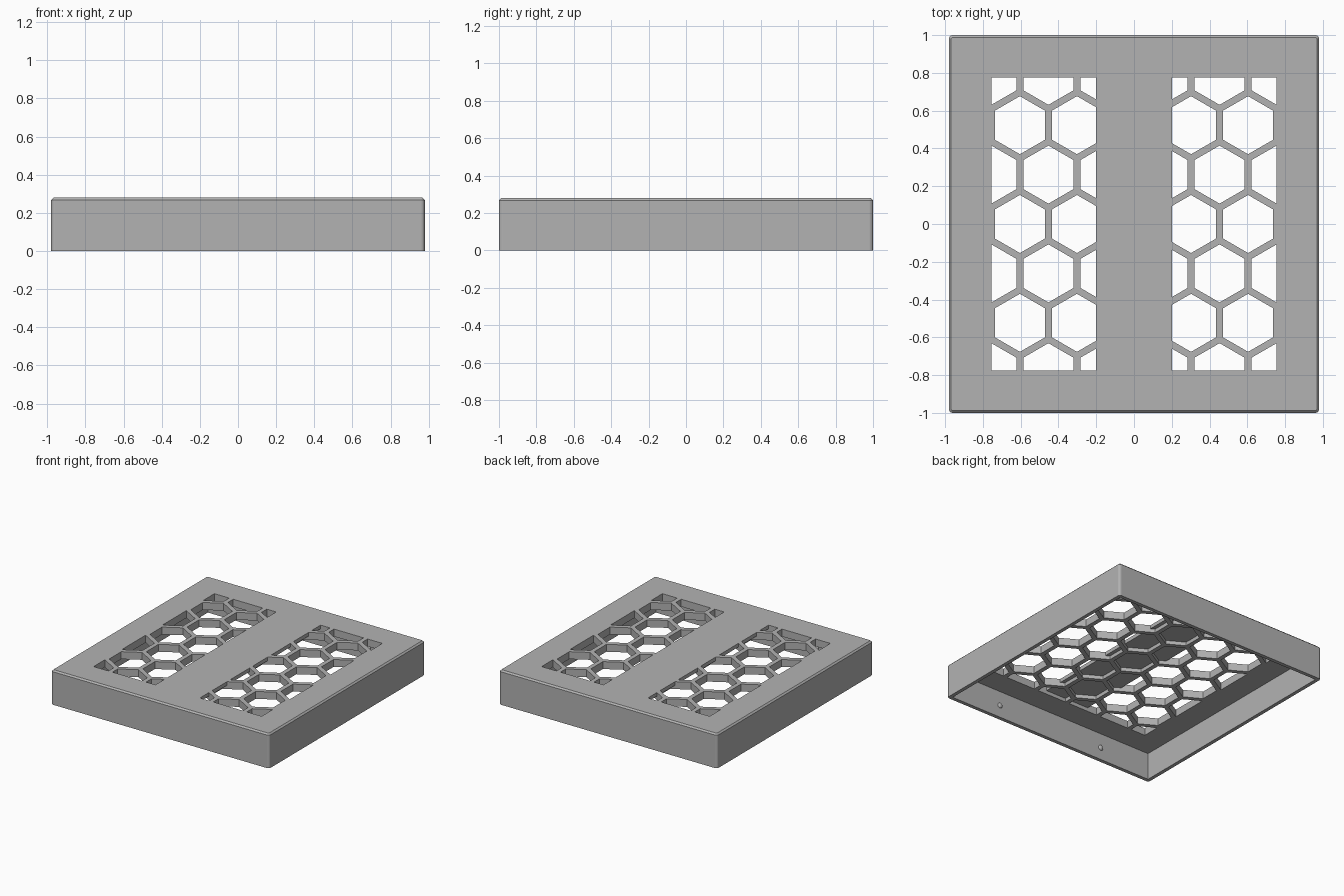
import bpy, bmesh, math

cube = bpy.data.objects.get("Cube")
if cube:
    bpy.data.objects.remove(cube, do_unlink=True)

W, D, H = 1.96, 2.0, 0.28        # outer size
WALL, UNDER = 0.03, 0.22         # wall thickness, underside of the top plate
PITCH, FLAT = 0.302, 0.133       # honeycomb spacing, half width of a cell
FIELD_X, FIELD_Y, STRIP = 0.755, 0.775, 0.2

gray = bpy.data.materials.new("plain gray")
gray.use_nodes = True
color = (0.45, 0.45, 0.45, 1)
gray.diffuse_color = color
gray.node_tree.nodes["Principled BSDF"].inputs["Base Color"].default_value = color


def finish(name, bm):
    bmesh.ops.recalc_face_normals(bm, faces=bm.faces)
    mesh = bpy.data.meshes.new(name)
    bm.to_mesh(mesh)
    bm.free()
    mesh.materials.append(gray)
    obj = bpy.data.objects.new(name, mesh)
    bpy.context.collection.objects.link(obj)
    return obj


def prism(bm, outline, z0, z1):
    low = [bm.verts.new((x, y, z0)) for x, y in outline]
    high = [bm.verts.new((x, y, z1)) for x, y in outline]
    bm.faces.new(low)
    bm.faces.new(high)
    for i in range(len(low)):
        j = (i + 1) % len(low)
        bm.faces.new((low[i], low[j], high[j], high[i]))


def clip(points, axis, limit, sign):
    """Keep the part of an outline where sign * (coordinate - limit) <= 0."""
    kept = []
    for a, b in zip(points, points[1:] + points[:1]):
        da, db = sign * (a[axis] - limit), sign * (b[axis] - limit)
        if da <= 0:
            kept.append(a)
        if da * db < 0:
            t = da / (da - db)
            kept.append((a[0] + t * (b[0] - a[0]), a[1] + t * (b[1] - a[1])))
    return kept


def honeycomb(name, x0, x1, z0, z1):
    bm = bmesh.new()
    radius = FLAT / math.cos(math.pi / 6)
    for row in range(-4, 5):
        for col in range(-4, 5):
            cx = (col + 0.5 * (row % 2)) * PITCH
            cy = row * PITCH * math.cos(math.pi / 6)
            cell = [(cx + radius * math.sin(k * math.pi / 3),
                     cy + radius * math.cos(k * math.pi / 3)) for k in range(6)]
            for axis, limit, sign in ((0, x0, -1), (0, x1, 1),
                                      (1, -FIELD_Y, -1), (1, FIELD_Y, 1)):
                cell = clip(cell, axis, limit, sign)
            if len(cell) > 2:
                prism(bm, cell, z0, z1)
    return finish(name, bm)


def rectangle(w, d):
    return [(-w / 2, -d / 2), (w / 2, -d / 2), (w / 2, d / 2), (-w / 2, d / 2)]


# Outer shell: rounded upright corners and a small chamfer round the top
bm = bmesh.new()
prism(bm, rectangle(W, D), 0, H)
upright = [e for e in bm.edges if abs(e.verts[0].co.z - e.verts[1].co.z) > 0.1]
bmesh.ops.bevel(bm, geom=upright, offset=0.02, segments=4, profile=0.5, affect='EDGES')
rim = [e for e in bm.edges if min(v.co.z for v in e.verts) > H - 0.001]
bmesh.ops.bevel(bm, geom=rim, offset=0.012, segments=1, affect='EDGES')
cover = finish("vented_cover", bm)

# Cutters: inner hollow, through vents on both sides, blind pockets in the middle
bm = bmesh.new()
prism(bm, rectangle(W - 2 * WALL, D - 2 * WALL), -0.1, UNDER)
cutters = [finish("hollow_cutter", bm),
           honeycomb("right_vent_cutter", -FIELD_X, -STRIP, 0.1, H + 0.1),
           honeycomb("left_vent_cutter", STRIP, FIELD_X, 0.1, H + 0.1),
           honeycomb("pocket_cutter", -STRIP, STRIP, 0.1, 0.25)]
for cutter in cutters:
    cutter.hide_render = True
    cutter.hide_viewport = True
    mod = cover.modifiers.new(cutter.name, 'BOOLEAN')
    mod.operation = 'DIFFERENCE'
    mod.solver = 'EXACT'
    mod.object = cutter

# Apply the cuts and drop the cutters
graph = bpy.context.evaluated_depsgraph_get()
mesh = bpy.data.meshes.new_from_object(cover.evaluated_get(graph))
cover.modifiers.clear()
cover.data = mesh
for cutter in cutters:
    bpy.data.objects.remove(cutter, do_unlink=True)

# Small snap bumps inside the front and back walls
for side, label in ((-1, "front"), (1, "back")):
    for x, hand in ((-0.49, "right"), (0.49, "left")):
        bm = bmesh.new()
        bmesh.ops.create_uvsphere(bm, u_segments=16, v_segments=8, radius=0.022)
        for v in bm.verts:
            v.co.y *= 0.6
            v.co += type(v.co)((x, side * (D / 2 - WALL), 0.1))
        bump = finish(f"{label}_{hand}_snap_bump", bm)
        for face in bump.data.polygons:
            face.use_smooth = True
